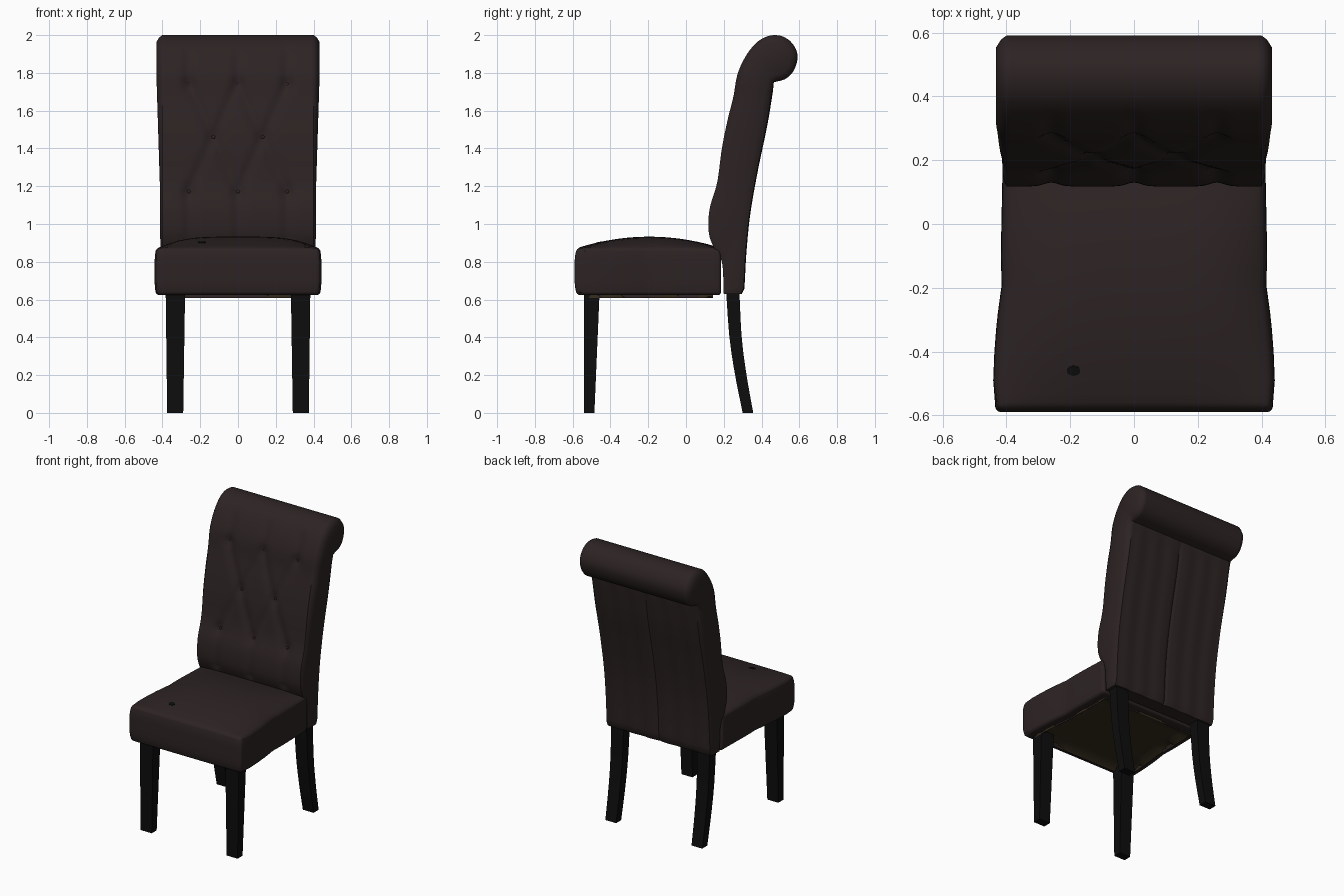
import bpy, bmesh, math
from mathutils import Vector

cube = bpy.data.objects.get("Cube")
if cube:
    bpy.data.objects.remove(cube)


def material(name, rgb):
    m = bpy.data.materials.new(name)
    m.use_nodes = True
    m.diffuse_color = (*rgb, 1)
    m.node_tree.nodes["Principled BSDF"].inputs["Base Color"].default_value = (*rgb, 1)
    return m


LEATHER = material("dark brown leather", (0.026, 0.017, 0.017))
BLACK = material("black wood", (0.004, 0.004, 0.004))
LINING = material("olive lining", (0.035, 0.026, 0.013))


def finish(bm, name, mats, smooth=40):
    bmesh.ops.recalc_face_normals(bm, faces=bm.faces)
    me = bpy.data.meshes.new(name)
    bm.to_mesh(me)
    bm.free()
    ob = bpy.data.objects.new(name, me)
    bpy.context.collection.objects.link(ob)
    for m in mats:
        me.materials.append(m)
    bpy.ops.object.select_all(action='DESELECT')
    bpy.context.view_layer.objects.active = ob
    ob.select_set(True)
    if smooth:
        bpy.ops.object.shade_smooth_by_angle(angle=math.radians(smooth))
    return ob


def spline(pts, count):
    """Catmull-Rom curve through pts, resampled to even spacing."""
    p = [Vector(q) for q in pts]
    p = [2 * p[0] - p[1]] + p + [2 * p[-1] - p[-2]]
    fine = []
    for a, b, c, d in zip(p, p[1:], p[2:], p[3:]):
        for i in range(20):
            t = i / 20
            fine.append(0.5 * (2 * b + (c - a) * t + (2 * a - 5 * b + 4 * c - d) * t * t
                               + (3 * b - a - 3 * c + d) * t ** 3))
    fine.append(p[-2])
    total = sum((b - a).length for a, b in zip(fine, fine[1:]))
    out, run = [fine[0]], 0
    for a, b in zip(fine, fine[1:]):
        run += (b - a).length
        if run >= total * len(out) / (count - 1) - 1e-6:
            out.append(b)
    return out


def lerp_table(table, x):
    for (x0, y0), (x1, y1) in zip(table, table[1:]):
        if x <= x1:
            t = max(0, (x - x0) / (x1 - x0))
            return y0 + (y1 - y0) * t
    return table[-1][1]


# Backrest: side profile lofted across the width, with tufting on the front
front = spline([(0.2, 0.63), (0.19, 0.8), (0.145, 0.88), (0.12, 0.96), (0.125, 1.08),
                (0.165, 1.22), (0.19, 1.4), (0.22, 1.55), (0.25, 1.67), (0.275, 1.8),
                (0.33, 1.91), (0.4, 1.98), (0.48, 2.0), (0.55, 1.97), (0.59, 1.9),
                (0.575, 1.82), (0.53, 1.77), (0.465, 1.75)], 90)
rear = spline([(0.46, 1.7), (0.43, 1.52), (0.38, 1.28), (0.34, 1.05), (0.32, 0.85),
               (0.308, 0.65), (0.295, 0.63)], 30)
profile = front + rear
COLS, HALF = 64, 0.4
buttons = [(x, z) for z in (1.74, 1.17) for x in (-0.26, 0, 0.26)] + [(-0.13, 1.46), (0.13, 1.46)]
creases = [(a, b) for a in buttons[:6] for b in buttons[6:] if abs(a[0] - b[0]) < 0.2]
creases += [((x, 1.17), (x, 0.9)) for x in (-0.26, 0, 0.26)]
creases += [((x, 1.74), (x, 1.9)) for x in (-0.26, 0, 0.26)]


def tuft(x, z):
    p, depth = Vector((x, z)), 0
    for a, b in creases:
        a, b = Vector(a), Vector(b)
        t = min(1, max(0, (p - a).dot(b - a) / (b - a).length_squared))
        d = (p - a - (b - a) * t).length
        depth = max(depth, 0.012 * math.exp(-(d / 0.03) ** 2))
    near = min((p - Vector(b)).length for b in buttons)
    return depth + 0.016 * math.exp(-(near / 0.035) ** 2)


bm = bmesh.new()
rings = []
for c in range(COLS + 1):
    x = HALF * (2 * c / COLS - 1)
    ring = []
    for i, (y, z) in enumerate(profile):
        if i >= len(front):
            y -= 0.006 * math.exp(-(x / 0.008) ** 2) + 0.004 * math.cos(x * 24) ** 2
        elif 0.9 < z and y < 0.4:
            y += tuft(x, z) * min(1, (0.4 - y) / 0.1)
        ring.append(bm.verts.new((x, y, z)))
    rings.append(ring)
n = len(profile)
for a, b in zip(rings, rings[1:]):
    for i in range(n):
        j = (i + 1) % n
        bm.faces.new((a[i], a[j], b[j], b[i]))
caps = [bm.faces.new(rings[0]), bm.faces.new(rings[-1])]
bmesh.ops.recalc_face_normals(bm, faces=bm.faces)
# padded side panels, fuller towards the roll
for step, depth in ((0.012, 0.014), (0.025, 0.013)):
    bmesh.ops.inset_individual(bm, faces=caps, thickness=step, depth=depth)
for v in bm.verts:
    over = abs(v.co.x) - HALF
    if over > 0.001:
        full = lerp_table([(0.6, 0.35), (1.2, 0.5), (1.8, 1.2), (2, 1.2)], v.co.z)
        v.co.x = math.copysign(HALF + over * full, v.co.x)
bmesh.ops.triangulate(bm, faces=caps)
finish(bm, "backrest", [LEATHER])

# Tufting buttons
for k, (x, z) in enumerate(buttons):
    y = min(front[:60], key=lambda p: abs(p[1] - z))[0] + tuft(x, z)
    bm = bmesh.new()
    bmesh.ops.create_uvsphere(bm, u_segments=10, v_segments=6, radius=0.011)
    bmesh.ops.scale(bm, vec=(1, 0.5, 1), verts=bm.verts)
    bmesh.ops.translate(bm, vec=(x, y, z), verts=bm.verts)
    finish(bm, f"tuft_button_{k + 1}", [LEATHER])

# Seat cushion: subdivided block shaped by its width and dome
width = [(-0.57, 0.424), (-0.5, 0.432), (-0.4, 0.428), (-0.3, 0.42), (-0.19, 0.405),
         (-0.1, 0.408), (0.19, 0.402)]
bm = bmesh.new()
bmesh.ops.create_cube(bm, size=2)
bmesh.ops.subdivide_edges(bm, edges=bm.edges[:], cuts=17, use_grid_fill=True)
for v in bm.verts:
    a, b, c = v.co
    y = -0.195 + 0.38 * b
    bulge = 0.01 * (1 - c ** 4)
    dome = 0.06 * (1 - a ** 4) * (1 - b * b) * (c + 1) / 2
    if b < -0.99:
        y -= bulge * 1.5
    v.co = (a * (lerp_table(width, y) + bulge * abs(a) ** 9), y, 0.748 + 0.125 * c + dome)
bm.normal_update()
edges = [e for e in bm.edges if e.calc_face_angle(0) > 0.8]
bmesh.ops.bevel(bm, geom=edges, offset=0.016, segments=3, profile=0.5, affect='EDGES')
bm.normal_update()
under = [f for f in bm.faces if f.normal.z < -0.99]
bmesh.ops.inset_region(bm, faces=under, thickness=0.035, use_even_offset=True)
bmesh.ops.inset_region(bm, faces=under, thickness=0.004, depth=-0.015)
for f in under:
    f.material_index = 1
finish(bm, "seat_cushion", [LEATHER, LINING])

# Small dark mark on the seat top
bm = bmesh.new()
bmesh.ops.create_cone(bm, cap_ends=True, segments=10, radius1=0.022, radius2=0.022, depth=0.006)
bmesh.ops.scale(bm, vec=(1, 0.75, 1), verts=bm.verts)
bmesh.ops.rotate(bm, matrix=Vector((0, 0, 1)).rotation_difference(Vector((0, -0.2, 1))).to_matrix(),
                 verts=bm.verts)
bmesh.ops.translate(bm, vec=(-0.19, -0.46, 0.902), verts=bm.verts)
finish(bm, "seat_mark", [BLACK], 0)


# Legs: rectangular sections stacked along z
def leg(name, sections, side):
    bm = bmesh.new()
    loops = [[bm.verts.new((side * x, y, z)) for x, y in ((x0, y0), (x1, y0), (x1, y1), (x0, y1))]
             for z, x0, x1, y0, y1 in sections]
    for a, b in zip(loops, loops[1:]):
        for i in range(4):
            j = (i + 1) % 4
            bm.faces.new((a[i], a[j], b[j], b[i]))
    bm.faces.new(loops[0])
    bm.faces.new(loops[-1])
    finish(bm, name, [BLACK], 30)


front_leg = [(0, 0.29, 0.375, -0.54, -0.485), (0.65, 0.28, 0.383, -0.54, -0.457)]
rear_y = spline([(0.3, 0), (0.26, 0.2), (0.23, 0.4), (0.212, 0.65)], 9)
rear_leg = [(z, 0.292 - 0.01 * z, 0.375 + 0.01 * z, y, y + 0.056 + 0.022 * z) for y, z in rear_y]
for label, side in (("left", 1), ("right", -1)):
    leg("front_leg_" + label, front_leg, side)
    leg("rear_leg_" + label, rear_leg, side)
